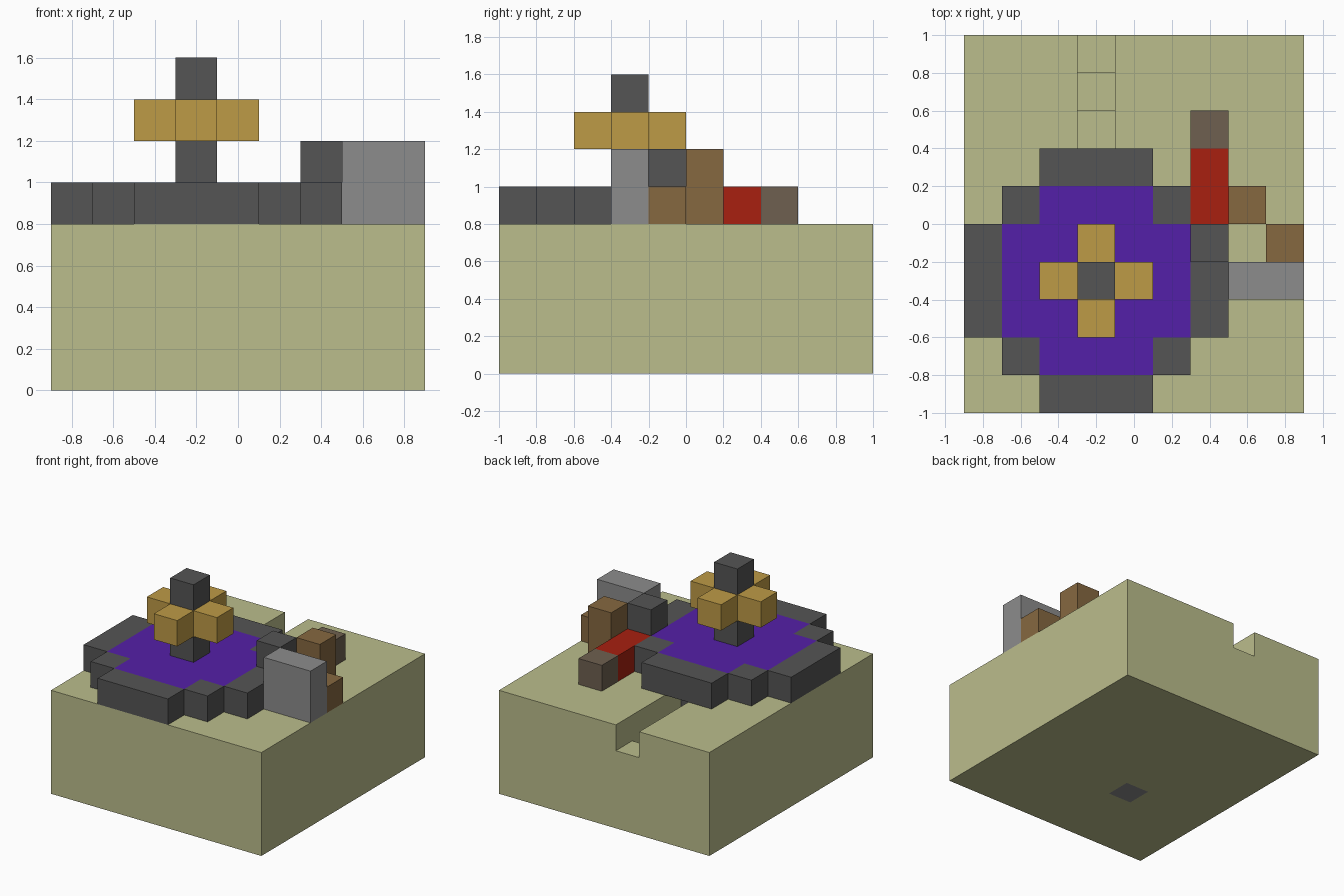
import bpy
import bmesh
from mathutils import Vector

default = bpy.data.objects.get("Cube")
if default:
    bpy.data.objects.remove(default, do_unlink=True)


def material(name, hex_code):
    def linear(c):
        return c / 12.92 if c <= 0.04045 else ((c + 0.055) / 1.055) ** 2.4
    rgb = [linear(v / 255) for v in bytes.fromhex(hex_code)]
    mat = bpy.data.materials.new(name)
    mat.use_nodes = True
    mat.diffuse_color = (*rgb, 1)
    mat.node_tree.nodes["Principled BSDF"].inputs["Base Color"].default_value = (*rgb, 1)
    return mat


sand = material("sand", "BBBD8C")
dark_stone = material("dark stone", "555555")
pale_stone = material("pale stone", "8C8C8C")
gold = material("gold", "BE9B46")
purple = material("purple", "5420A8")
red = material("red", "A82010")
wood = material("wood", "866840")
dull_wood = material("dull wood", "6E6050")


def finish(name, bm, mat):
    bmesh.ops.recalc_face_normals(bm, faces=bm.faces)
    mesh = bpy.data.meshes.new(name)
    bm.to_mesh(mesh)
    bm.free()
    if mat:
        mesh.materials.append(mat)
    obj = bpy.data.objects.new(name, mesh)
    bpy.context.collection.objects.link(obj)
    return obj


def boxes(name, mat, *spans):
    """One object from boxes given as (x0, x1, y0, y1, z0, z1)."""
    bm = bmesh.new()
    for x0, x1, y0, y1, z0, z1 in spans:
        lo, hi = Vector((x0, y0, z0)), Vector((x1, y1, z1))
        verts = bmesh.ops.create_cube(bm, size=1)["verts"]
        bmesh.ops.scale(bm, vec=hi - lo, verts=verts)
        bmesh.ops.translate(bm, vec=(lo + hi) / 2, verts=verts)
    return finish(name, bm, mat)


def cut(target, cutter):
    cutter.hide_render = True
    mod = target.modifiers.new("cut", "BOOLEAN")
    mod.operation = "DIFFERENCE"
    mod.solver = "EXACT"
    mod.object = cutter
    bpy.context.view_layer.objects.active = target
    bpy.ops.object.modifier_apply(modifier=mod.name)
    bpy.data.objects.remove(cutter, do_unlink=True)


# Ground block with a sunken stair at the back and a shaft for the pillar
ground = boxes("ground", sand, (-0.9, 0.9, -1, 1, 0, 0.8))
bm = bmesh.new()
profile = [(1.1, 0.9), (1.1, 0.6), (0.8, 0.6), (0.8, 0.4),
           (0.6, 0.4), (0.6, 0.2), (0.2, 0.2), (0.2, 0.9)]
side = bm.faces.new([bm.verts.new((-0.3, y, z)) for y, z in profile])
extruded = bmesh.ops.extrude_face_region(bm, geom=[side])["geom"]
bmesh.ops.translate(bm, vec=(0.2, 0, 0),
                    verts=[v for v in extruded if isinstance(v, bmesh.types.BMVert)])
cut(ground, finish("stair_cutter", bm, None))
cut(ground, boxes("shaft_cutter", None, (-0.3, -0.1, -0.4, -0.2, -0.1, 0.9)))
boxes("stair_end_wall", dark_stone, (-0.3, -0.1, 0.2, 0.206, 0.2, 0.8))

# Stepped rim around the pool, mirrored about the pool centre
cx, cy = -0.2, -0.3
rim = []
for s in (-1, 1):
    rim.append((cx - 0.3, cx + 0.3, cy + s * 0.6 - 0.1, cy + s * 0.6 + 0.1, 0.8, 1))
    rim.append((cx + s * 0.6 - 0.1, cx + s * 0.6 + 0.1, cy - 0.3, cy + 0.3, 0.8, 1))
    for t in (-1, 1):
        x, y = cx + s * 0.4, cy + t * 0.4
        rim.append((x - 0.1, x + 0.1, y - 0.1, y + 0.1, 0.8, 1))
boxes("pool_rim", dark_stone, *rim)

# Pool surface
boxes("pool", purple,
      (-0.7, 0.3, -0.6, 0, 0.8, 1),
      (-0.5, 0.1, -0.8, -0.6, 0.8, 1),
      (-0.5, 0.1, 0, 0.2, 0.8, 1))

# Centre pillar, its foot and the four golden arms
boxes("pillar_foot", pale_stone, (-0.3, -0.1, -0.4, -0.2, 0, 0.2))
boxes("pillar", dark_stone, (-0.3, -0.1, -0.4, -0.2, 0.2, 1.6))
arms = []
for dx, dy in ((0.2, 0), (-0.2, 0), (0, 0.2), (0, -0.2)):
    x, y = cx + dx, cy + dy
    arms.append((x - 0.1, x + 0.1, y - 0.1, y + 0.1, 1.2, 1.4))
boxes("pillar_arms", gold, *arms)

# Blocks beside the pool
boxes("rim_top_block", dark_stone, (0.3, 0.5, -0.2, 0, 1, 1.2))
boxes("stone_wall", pale_stone, (0.5, 0.9, -0.4, -0.2, 0.8, 1.2))
boxes("low_wood_block", wood, (0.7, 0.9, -0.2, 0, 0.8, 1))
boxes("tall_wood_block", wood, (0.5, 0.7, 0, 0.2, 0.8, 1.2))
boxes("red_bed", red, (0.3, 0.5, 0, 0.4, 0.8, 1))
boxes("bed_end_block", dull_wood, (0.3, 0.5, 0.4, 0.6, 0.8, 1))
